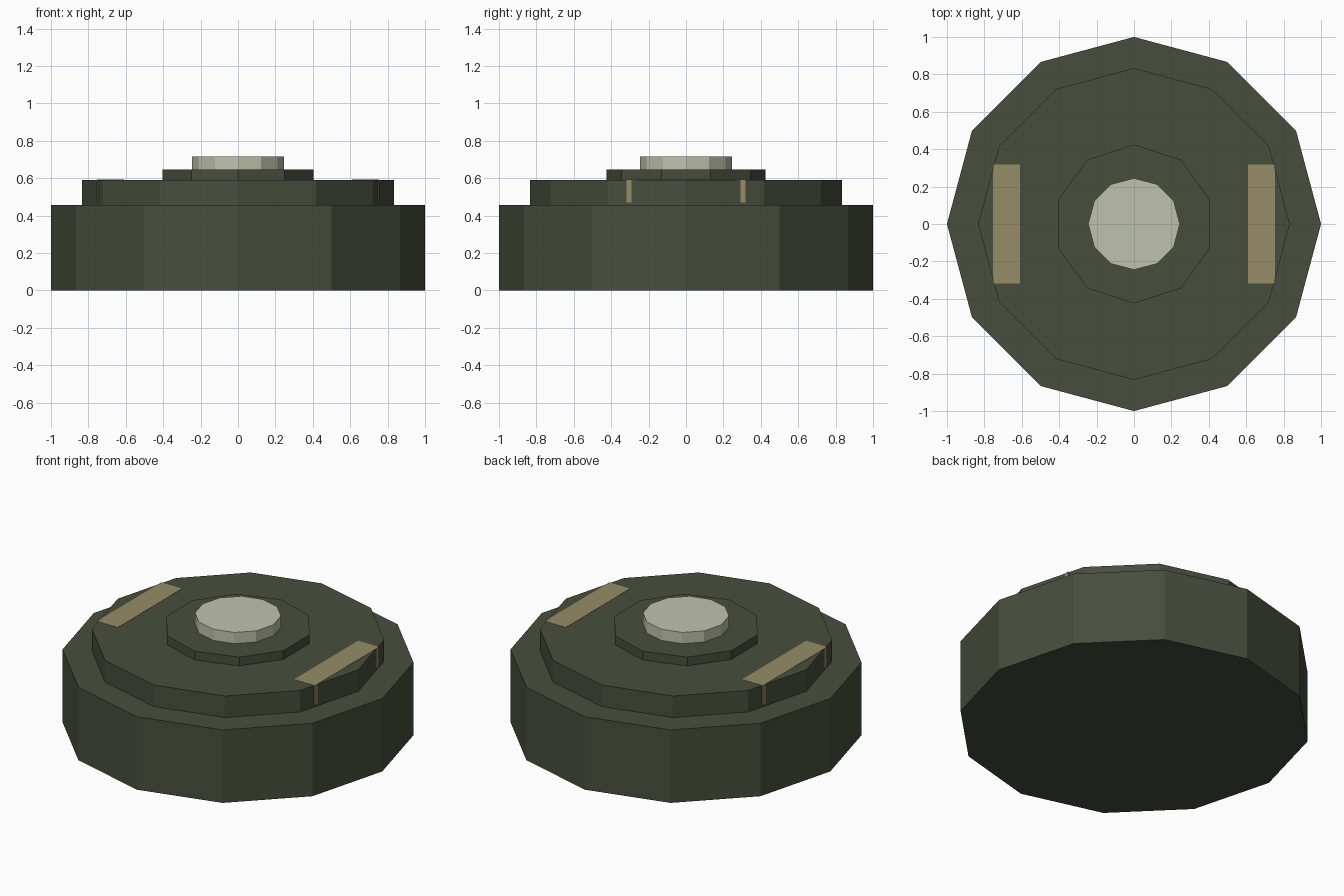
import bpy, math
from mathutils import Matrix

if "Cube" in bpy.data.objects:
    bpy.data.objects.remove(bpy.data.objects["Cube"])


def material(name, rgb):
    m = bpy.data.materials.new(name)
    m.diffuse_color = (*rgb, 1)
    m.use_nodes = True
    m.node_tree.nodes["Principled BSDF"].inputs["Base Color"].default_value = m.diffuse_color
    return m


green = material("dark olive", (0.062, 0.076, 0.046))
cream = material("pale grey green", (0.53, 0.545, 0.42))
tan = material("tan", (0.31, 0.265, 0.135))


# Flat-sided drum with a vertex pointing towards +y
def drum(name, sides, radius, z0, z1, mat):
    bpy.ops.mesh.primitive_cylinder_add(vertices=sides, radius=radius, depth=z1 - z0)
    ob = bpy.context.object
    ob.name = name
    ob.data.transform(Matrix.Translation((0, 0, (z0 + z1) / 2)))
    ob.data.materials.append(mat)
    return ob


# Stepped body and button
drum("base", 12, 1.0, 0.0, 0.457, green)
drum("upper_tier", 12, 0.833, 0.457, 0.592, green)
drum("button_collar", 10, 0.425, 0.592, 0.647, green)
drum("button", 12, 0.245, 0.647, 0.717, cream)

# Side strips set into the upper tier, corners poking through its sides
for name, side in (("left_strip", -1), ("right_strip", 1)):
    bpy.ops.mesh.primitive_cube_add(size=1)
    ob = bpy.context.object
    ob.name = name
    ob.data.transform(Matrix.Translation((side * 0.6825, 0, 0.532))
                      @ Matrix.Diagonal((0.145, 0.635, 0.123, 1)))
    ob.data.materials.append(tan)
